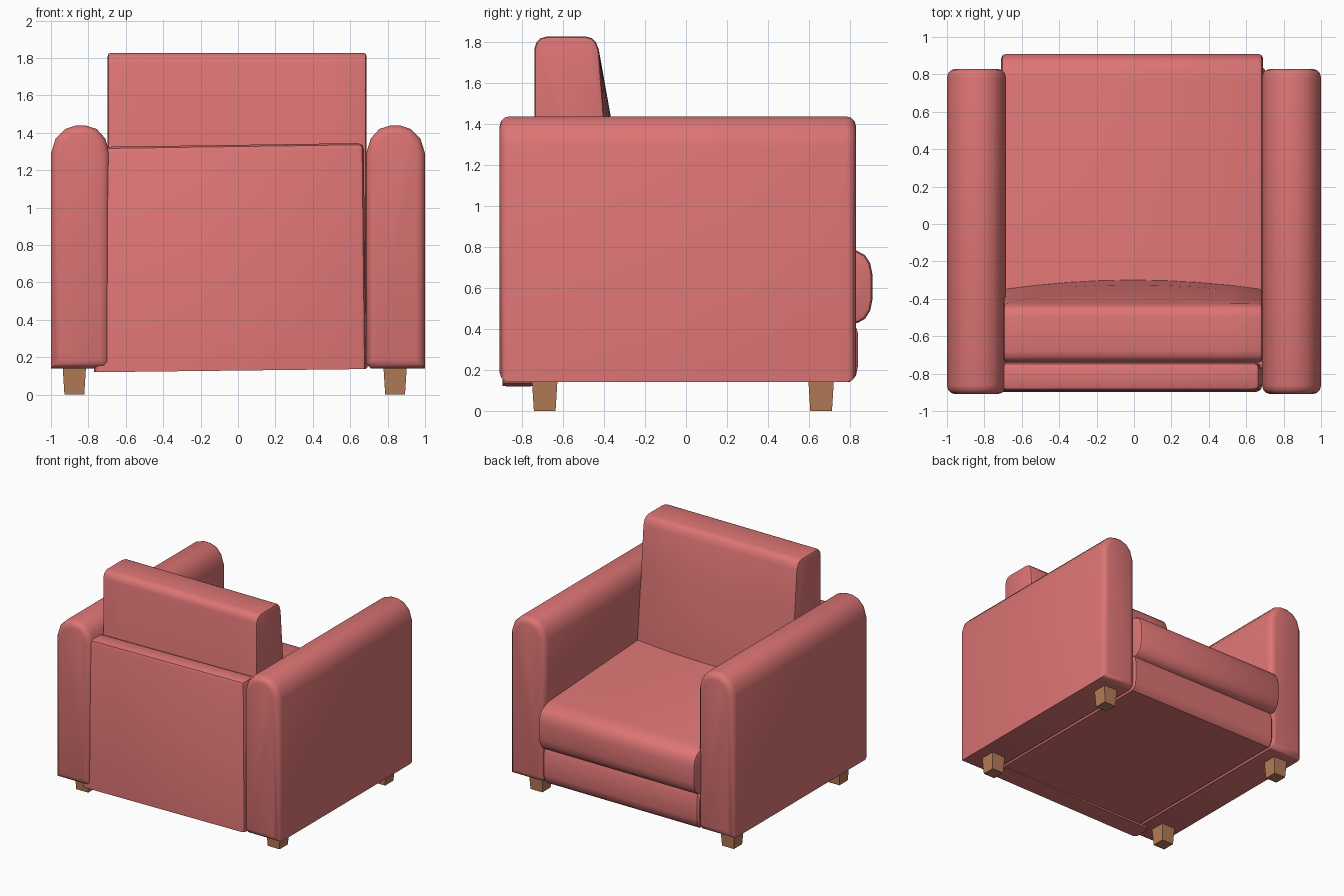
import bpy, bmesh, math
from mathutils import Vector

if "Cube" in bpy.data.objects:
    bpy.data.objects.remove(bpy.data.objects["Cube"])


def material(name, rgb):
    m = bpy.data.materials.new(name)
    m.diffuse_color = (*rgb, 1)
    m.use_nodes = True
    m.node_tree.nodes["Principled BSDF"].inputs["Base Color"].default_value = m.diffuse_color
    return m


RED = material("coral fabric", (0.72, 0.175, 0.175))
WOOD = material("brown wood", (0.47, 0.20, 0.095))


def finish(name, bm, mat, smooth=True):
    bmesh.ops.recalc_face_normals(bm, faces=bm.faces[:])
    me = bpy.data.meshes.new(name)
    bm.to_mesh(me)
    bm.free()
    me.materials.append(mat)
    ob = bpy.data.objects.new(name, me)
    bpy.context.collection.objects.link(ob)
    if smooth:
        bpy.ops.object.select_all(action='DESELECT')
        ob.select_set(True)
        bpy.context.view_layer.objects.active = ob
        bpy.ops.object.shade_smooth_by_angle(angle=math.radians(40))
    return ob


def loft(rings, bevel=0.0, segments=2):
    """Skin closed rings of points, cap both ends, round the cap edges."""
    bm = bmesh.new()
    vs = [[bm.verts.new(p) for p in ring] for ring in rings]
    n = len(vs[0])
    for a, b in zip(vs, vs[1:]):
        for i in range(n):
            j = (i + 1) % n
            bm.faces.new((a[i], a[j], b[j], b[i]))
    caps = [bm.faces.new(vs[0][::-1]), bm.faces.new(vs[-1])]
    bmesh.ops.recalc_face_normals(bm, faces=bm.faces[:])
    if bevel:
        edges = list({e for f in caps for e in f.edges})
        bmesh.ops.bevel(bm, geom=edges, offset=bevel, segments=segments,
                        profile=0.5, affect='EDGES', clamp_overlap=True)
    return bm


def span(x0, x1, profile):
    return [[(x, y, z) for y, z in profile] for x in (x0, x1)]


# Arms: rounded-top profile along y with softened ends
arm = [(1.0, 0.14), (1.0, 1.29), (0.975, 1.37), (0.925, 1.42), (0.87, 1.438),
       (0.81, 1.438), (0.755, 1.42), (0.71, 1.37), (0.685, 1.29),
       (0.685, 0.17), (0.71, 0.14)]
for side, label in ((1, "right"), (-1, "left")):
    rings = [[(side * x, y, z) for x, z in arm] for y in (-0.91, 0.83)]
    finish(label + "_arm", loft(rings, 0.065, 3), RED)

# Base under the seat
base = [(-0.76, 0.14), (0.80, 0.14), (0.83, 0.17), (0.84, 0.22),
        (0.84, 0.38), (0.82, 0.44), (-0.76, 0.44)]
finish("base", loft(span(-0.70, 0.70, base), 0.015, 1), RED)

# Seat cushion with rounded front, rising towards the back
seat = [(-0.74, 0.43), (0.84, 0.43), (0.875, 0.45), (0.90, 0.49), (0.91, 0.54),
        (0.91, 0.67), (0.90, 0.72), (0.875, 0.76), (0.83, 0.785), (0.77, 0.798),
        (-0.74, 0.88)]
finish("seat_cushion", loft(span(-0.71, 0.69, seat), 0.025, 2), RED)

# Back cushion: tapered profile with a bulging front
back = [(-0.74, 0.60), (-0.74, 1.77), (-0.73, 1.80), (-0.71, 1.82), (-0.68, 1.828),
        (-0.49, 1.828), (-0.46, 1.82), (-0.44, 1.80), (-0.425, 1.76),
        (-0.40, 1.44), (-0.375, 1.15), (-0.35, 0.87), (-0.34, 0.60)]
rings = []
for i in range(9):
    t = -1 + i / 4
    ring = []
    for y, z in back:
        grow = min(1, max(0, (1.76 - z) / 0.5)) if y > -0.5 else 0
        ring.append((-0.005 + 0.692 * t, y + 0.05 * grow * (1 - t * t), z))
    rings.append(ring)
finish("back_cushion", loft(rings, 0.018, 2), RED)

# Slightly skewed rear panel
bm = bmesh.new()
bmesh.ops.create_cube(bm, size=1)
for v in bm.verts:
    right, top, inner = v.co.x > 0, v.co.z > 0, v.co.y > 0
    x = (0.672 if top else 0.685) if right else (-0.715 if top else -0.77)
    z = (1.345 if right else 1.325) if top else (0.137 if right else 0.12)
    y = -0.74 if inner else (-0.89 if top else -0.897)
    v.co = Vector((x, y, z))
edges = [e for e in bm.edges if max(v.co.z for v in e.verts) > 0.5]
bmesh.ops.bevel(bm, geom=edges, offset=0.03, segments=2, profile=0.5, affect='EDGES')
finish("rear_panel", bm, RED)

# Four tapered legs
for x, sx in ((-0.875, "left"), (0.84, "right")):
    for y, sy in ((-0.69, "rear"), (0.66, "front")):
        rings = [[(x + h * a, y + h * b, z) for a, b in
                  ((-1, -1), (1, -1), (1, 1), (-1, 1))]
                 for h, z in ((0.053, 0), (0.063, 0.16))]
        finish(f"{sy}_{sx}_leg", loft(rings), WOOD, False)
